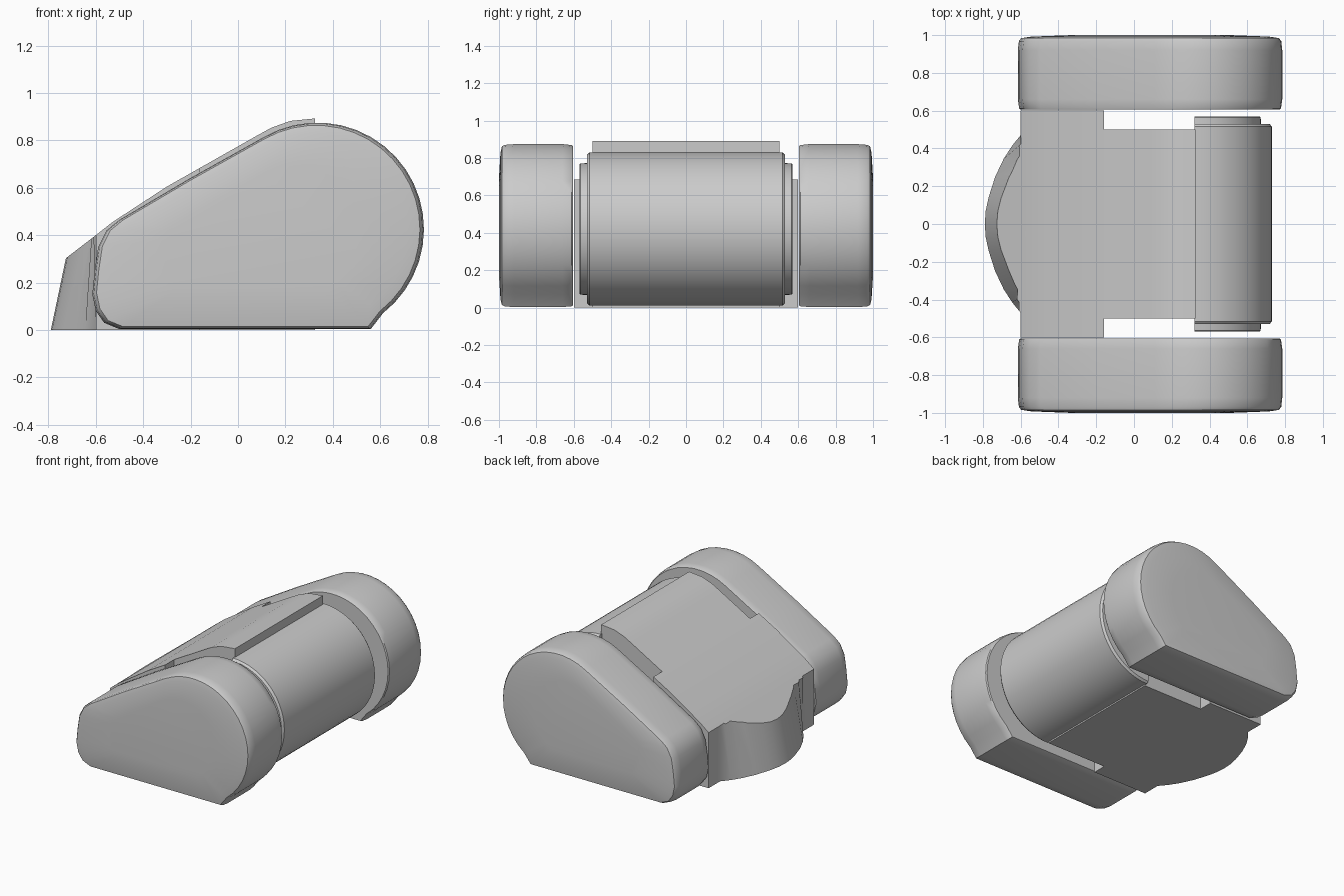
import bpy, bmesh
from math import cos, sin, radians

if "Cube" in bpy.data.objects:
    bpy.data.objects.remove(bpy.data.objects["Cube"])


def loft(name, loops, angle=35):
    """Skin a list of equal-length closed loops and cap both ends."""
    bm = bmesh.new()
    rings = [[bm.verts.new(p) for p in loop] for loop in loops]
    n = len(rings[0])
    for a, b in zip(rings, rings[1:]):
        for i in range(n):
            j = (i + 1) % n
            bm.faces.new((a[i], a[j], b[j], b[i]))
    bm.faces.new(rings[0])
    bm.faces.new(rings[-1])
    bmesh.ops.recalc_face_normals(bm, faces=bm.faces)
    mesh = bpy.data.meshes.new(name)
    bm.to_mesh(mesh)
    bm.free()
    ob = bpy.data.objects.new(name, mesh)
    bpy.context.collection.objects.link(ob)
    smooth(ob, angle)
    return ob


def smooth(ob, angle=35):
    bpy.ops.object.select_all(action='DESELECT')
    ob.select_set(True)
    bpy.context.view_layer.objects.active = ob
    bpy.ops.object.shade_smooth_by_angle(angle=radians(angle))


def arc(cx, cz, r, a0, a1, steps):
    angles = [radians(a0 + (a1 - a0) * i / steps) for i in range(steps + 1)]
    return [(cx + r * cos(a), cz + r * sin(a)) for a in angles]


def section(profile, y, scale, cx, cz):
    return [(cx + (x - cx) * scale, y, cz + (z - cz) * scale) for x, z in profile]


# Side pods: teardrop profile with softened rims and slightly domed outer face
pod = arc(0.335, 0.425, 0.45, -52, 120, 20) + [
    (-0.21, 0.636), (-0.50, 0.465), (-0.555, 0.42), (-0.59, 0.35),
    (-0.605, 0.25), (-0.615, 0.15), (-0.60, 0.08), (-0.565, 0.03),
    (-0.50, 0.003), (0.56, 0.003)]
for side, label in ((-1, "front"), (1, "rear")):
    stations = [(0.605, 0.98), (0.612, 0.99), (0.66, 1.0), (0.92, 1.0),
                (0.968, 0.992), (0.984, 0.975), (0.992, 0.9), (1.0, 0.6)]
    loft(label + "_side_pod",
         [section(pod, side * y, s, 0.1, 0.42) for y, s in stations])

# Half-round drum with stepped, narrower ends
half = arc(0.32, 0.42, 0.41, -90, 90, 28)
drum = [(-0.57, 0.84), (-0.565, 0.855), (-0.53, 0.86), (-0.53, 0.97), (-0.515, 1.0)]
drum += [(-y, s) for y, s in reversed(drum)]
loft("half_drum", [section(half, y, s, 0.32, 0.42) for y, s in drum])

# Central body: stepped plan with a leaning rounded nose
nose = [(-0.60, 0.47), (-0.645, 0.415), (-0.69, 0.345), (-0.735, 0.25),
        (-0.77, 0.14), (-0.785, 0.07)]
upper = [(0.325, 0.5), (-0.16, 0.5), (-0.16, 0.6), (-0.60, 0.6)] + nose
plan = upper + [(-0.79, 0)] + [(x, -y) for x, y in reversed(upper)]


def plan_ring(z):
    return [(x + (0.21 * z if x < -0.61 else 0) * min(1, (-0.6 - x) / 0.1), y, z)
            for x, y in plan]


body = loft("central_body", [plan_ring(0.0), plan_ring(0.5), plan_ring(1.0)])

# Sloped cover outline trims the top of the body
slope = [(-0.9, -0.2), (0.5, -0.2), (0.5, 0.892), (0.32, 0.892), (0.22, 0.882),
         (0.14, 0.853), (0.08, 0.82), (-0.3, 0.605), (-0.53, 0.455), (-0.60, 0.40),
         (-0.73, 0.30), (-0.9, 0.17)]
cutter = loft("cover_cutter", [section(slope, y, 1, 0, 0) for y in (-0.8, 0.8)])
cutter.hide_render = True
mod = body.modifiers.new("trim", 'BOOLEAN')
mod.operation = 'INTERSECT'
mod.solver = 'EXACT'
mod.object = cutter
bpy.ops.object.select_all(action='DESELECT')
body.select_set(True)
bpy.context.view_layer.objects.active = body
while body.modifiers[0] != mod:
    bpy.ops.object.modifier_move_up(modifier=mod.name)
bpy.ops.object.modifier_apply(modifier=mod.name)
bpy.data.objects.remove(cutter, do_unlink=True)
smooth(body, 35)
